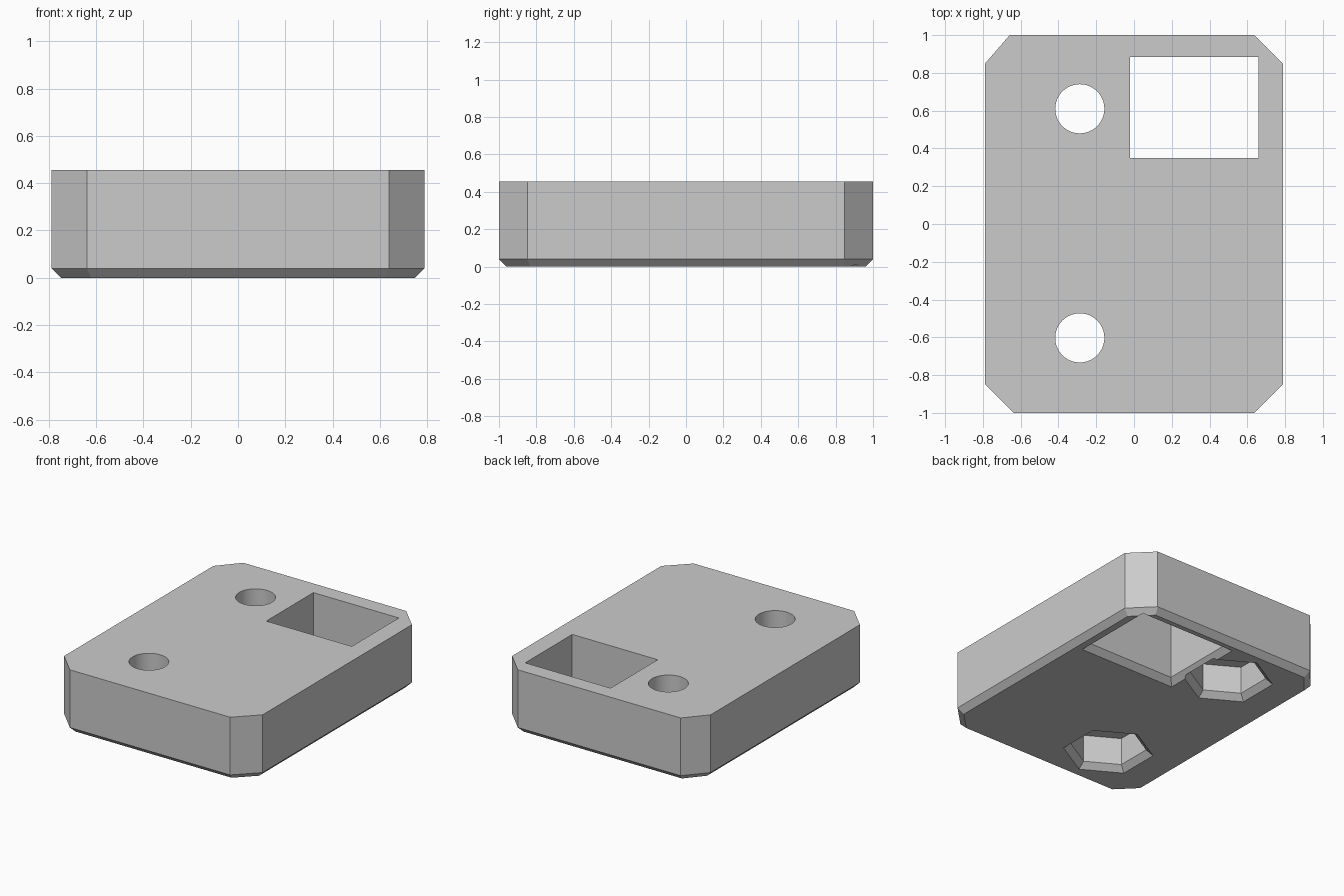
import bpy
import bmesh
from math import cos, sin, radians

cube = bpy.data.objects.get("Cube")
if cube:
    bpy.data.objects.remove(cube, do_unlink=True)

HEIGHT = 0.455
CHAMFER = 0.04

grey = bpy.data.materials.new("plain grey")
grey.use_nodes = True
grey.diffuse_color = (0.6, 0.6, 0.6, 1)
grey.node_tree.nodes["Principled BSDF"].inputs["Base Color"].default_value = (0.6, 0.6, 0.6, 1)


def loft(name, sections):
    """Closed solid through a stack of (outline, z) sections."""
    bm = bmesh.new()
    rings = [[bm.verts.new((x, y, z)) for x, y in outline] for outline, z in sections]
    for low, high in zip(rings, rings[1:]):
        for i in range(len(low)):
            j = (i + 1) % len(low)
            bm.faces.new((low[i], low[j], high[j], high[i]))
    bm.faces.new(rings[0][::-1])
    bm.faces.new(rings[-1])
    bmesh.ops.recalc_face_normals(bm, faces=bm.faces)
    mesh = bpy.data.meshes.new(name)
    bm.to_mesh(mesh)
    bm.free()
    mesh.materials.append(grey)
    obj = bpy.data.objects.new(name, mesh)
    bpy.context.collection.objects.link(obj)
    return obj


def polygon(cx, cy, radius, sides):
    """Regular polygon with a corner pointing along y."""
    turns = [radians(90 + 360 * i / sides) for i in range(sides)]
    return [(cx + radius * cos(a), cy + radius * sin(a)) for a in turns]


def rectangle(x0, x1, y0, y1, grow=0):
    return [(x0 - grow, y0 - grow), (x1 + grow, y0 - grow),
            (x1 + grow, y1 + grow), (x0 - grow, y1 + grow)]


def block_outline(inset=0):
    """Rectangle with four cut corners, moved inward evenly."""
    x, y = 0.79 - inset, 1 - inset
    cut = 0.152 - 0.586 * inset
    back = cut - 0.02       # the back right corner is cut slightly narrower
    return [(-x + cut, -y), (x - cut, -y), (x, -y + cut), (x, y - cut),
            (x - cut, y), (-x + back, y), (-x, y - cut), (-x, -y + cut)]


# Main block with a chamfered lower rim
body = loft("block_body", [(block_outline(CHAMFER), 0),
                           (block_outline(), CHAMFER),
                           (block_outline(), HEIGHT)])

cutters = []

# Rectangular window, flared at the underside
window = (-0.02, 0.66, 0.35, 0.885)
cutters.append(loft("window_cutter", [(rectangle(*window, grow=2 * CHAMFER), -CHAMFER),
                                      (rectangle(*window), CHAMFER),
                                      (rectangle(*window), HEIGHT + 0.1)]))

# Bolt holes with flared hexagonal nut pockets below
for y in (0.61, -0.603):
    x = -0.287
    cutters.append(loft("nut_pocket_cutter", [(polygon(x, y, 0.342, 6), -CHAMFER),
                                              (polygon(x, y, 0.25, 6), CHAMFER),
                                              (polygon(x, y, 0.25, 6), 0.235)]))
    cutters.append(loft("bolt_hole_cutter", [(polygon(x, y, 0.13, 64), 0.1),
                                             (polygon(x, y, 0.13, 64), HEIGHT + 0.1)]))

# Cut every opening and discard the cutters
bpy.context.view_layer.objects.active = body
for cutter in cutters:
    cutter.hide_render = True
    mod = body.modifiers.new("opening", "BOOLEAN")
    mod.operation = "DIFFERENCE"
    mod.solver = "EXACT"
    mod.object = cutter
    bpy.ops.object.modifier_apply(modifier=mod.name)
    bpy.data.objects.remove(cutter, do_unlink=True)

# Round hole walls smooth, all other edges crisp
bpy.ops.object.select_all(action="DESELECT")
body.select_set(True)
bpy.ops.object.shade_smooth_by_angle(angle=radians(30))
